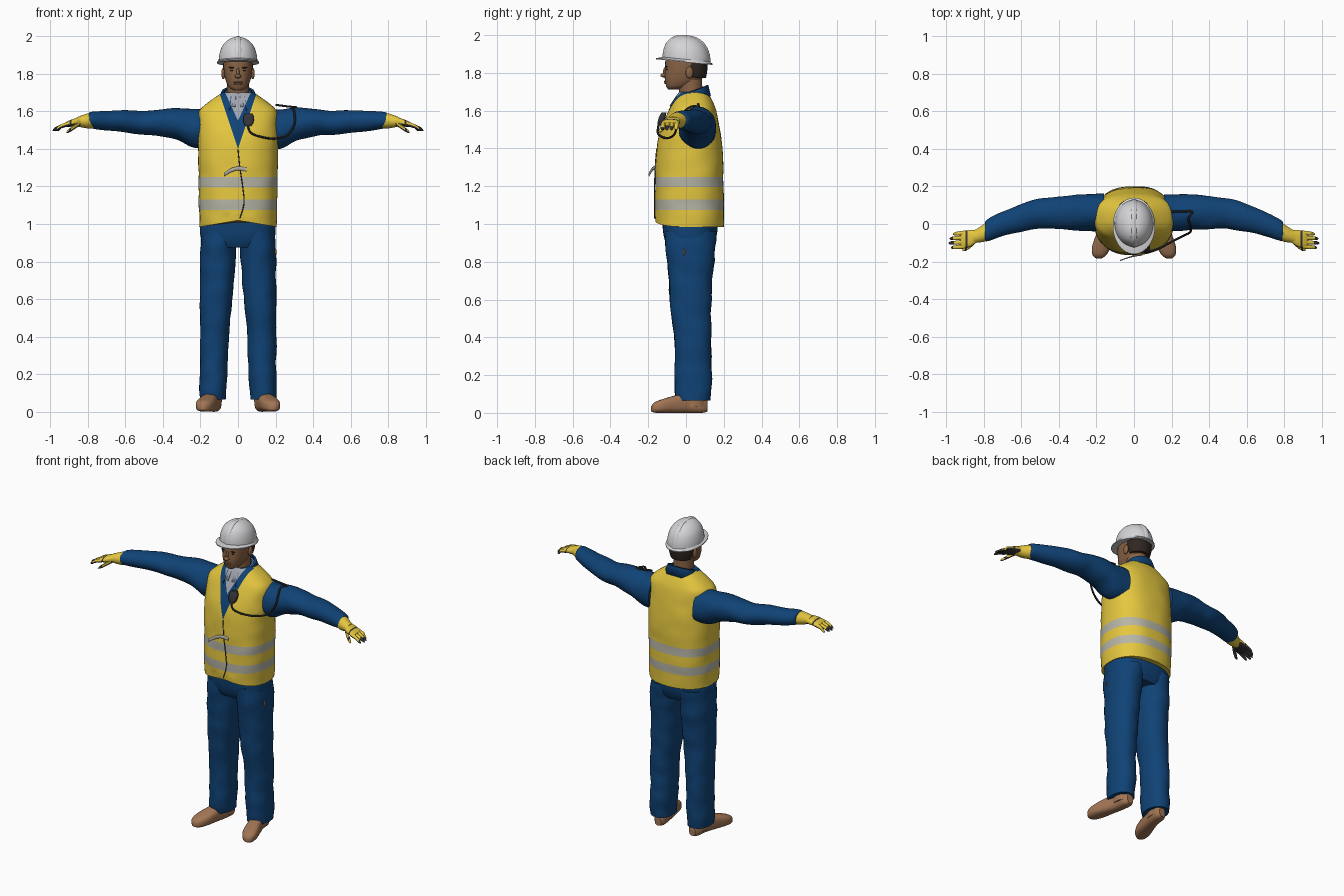
import bpy
import bmesh
from math import sin, cos, pi, radians, copysign
from mathutils import Vector, Matrix, noise

if "Cube" in bpy.data.objects:
    bpy.data.objects.remove(bpy.data.objects["Cube"])


def material(name, *rgb):
    mat = bpy.data.materials.new(name)
    mat.use_nodes = True
    colour = (*rgb, 1)
    mat.diffuse_color = colour
    shader = next(nd for nd in mat.node_tree.nodes if nd.type == 'BSDF_PRINCIPLED')
    shader.inputs["Base Color"].default_value = colour
    shader.inputs["Roughness"].default_value = 0.7
    return mat


YELLOW = material("safety yellow", .78, .57, .05)
BLUE = material("work blue", .005, .055, .18)
SKIN = material("skin brown", .25, .125, .06)
TAN = material("boot tan", .36, .18, .09)
WHITE = material("helmet white", .66, .66, .68)
SILVER = material("reflective silver", .47, .46, .38)
BLACK = material("rubber black", .035, .033, .036)
HAIR = material("hair dark", .03, .02, .015)
GREY = material("shirt grey", .36, .38, .43)
ORANGE = material("tag orange", .6, .2, .04)
parts = []


def finish(name, bm, mats, rule=None):
    bmesh.ops.recalc_face_normals(bm, faces=bm.faces[:])
    bm.normal_update()
    if rule:
        for f in bm.faces:
            f.material_index = rule(f.calc_center_median(), f.normal)
    mesh = bpy.data.meshes.new(name)
    bm.to_mesh(mesh)
    bm.free()
    for m in mats:
        mesh.materials.append(m)
    ob = bpy.data.objects.new(name, mesh)
    bpy.context.collection.objects.link(ob)
    parts.append(ob)
    return ob


def smooth_rings(rings, steps):
    """Catmull-Rom through the given rings."""
    pts = [Vector(r) for r in rings]
    out = []
    for i in range(len(pts) - 1):
        a, b, c, d = pts[max(i - 1, 0)], pts[i], pts[i + 1], pts[min(i + 2, len(pts) - 1)]
        for k in range(steps):
            t = k / steps
            out.append(b + ((c - a) * t + (2 * a - 5 * b + 4 * c - d) * t * t
                            + (3 * b - a - 3 * c + d) * t ** 3) / 2)
    return out + [pts[-1]]


def loft_mesh(rings, axis='Z', side=1, n=32, power=2.0, wrinkle=0.0, steps=4):
    """Skin superellipse rings (x, y, z, radius, radius) set across an axis."""
    bm = bmesh.new()
    u, v = {'Z': (0, 1), 'X': (1, 2), 'Y': (0, 2)}[axis]
    loops = []
    for r in smooth_rings(rings, steps):
        loop = []
        for k in range(n):
            a = 2 * pi * k / n
            p = Vector(r[:3])
            off = Vector((0, 0, 0))
            off[u] = r[3] * copysign(abs(cos(a)) ** (2 / power), cos(a))
            off[v] = r[4] * copysign(abs(sin(a)) ** (2 / power), sin(a))
            q = p + off
            fold = noise.noise(Vector((q.x * 10 + side, q.y * 8, q.z * 13)))
            q = p + off * (1 + wrinkle * fold)
            loop.append(bm.verts.new((q.x * side, q.y, q.z)))
        loops.append(loop)
    for a, b in zip(loops, loops[1:]):
        for k in range(n):
            j = (k + 1) % n
            bm.faces.new((a[k], a[j], b[j], b[k]))
    bm.faces.new(loops[0])
    bm.faces.new(loops[-1])
    return bm


def loft(name, rings, mats, rule=None, **options):
    return finish(name, loft_mesh(rings, **options), mats, rule)


def ellipsoid(name, centre, size, mat):
    bm = bmesh.new()
    bmesh.ops.create_uvsphere(bm, u_segments=20, v_segments=12, radius=1,
                              matrix=Matrix.Translation(centre) @ Matrix.Diagonal((*size, 1)))
    return finish(name, bm, [mat])


def cord(name, points, radius, mat):
    curve = bpy.data.curves.new(name, 'CURVE')
    curve.dimensions = '3D'
    curve.bevel_depth = radius
    curve.bevel_resolution = 2
    sp = curve.splines.new('POLY')
    path = smooth_rings(points, 6)
    sp.points.add(len(path) - 1)
    for sp_point, p in zip(sp.points, path):
        sp_point.co = (*p, 1)
    curve.materials.append(mat)
    ob = bpy.data.objects.new(name, curve)
    bpy.context.collection.objects.link(ob)
    bpy.ops.object.select_all(action='DESELECT')
    ob.select_set(True)
    bpy.context.view_layer.objects.active = ob
    bpy.ops.object.convert(target='MESH')
    parts.append(bpy.context.view_layer.objects.active)


def collar(name, rows, gap, mat):
    """Folded band round the neck: rows of (width, front, back, back z, front z)."""
    bm = bmesh.new()
    n = 32
    grid = []
    for rx, front, back, zb, zf in rows:
        line = []
        for k in range(n + 1):
            a = radians(gap) + (2 * pi - 2 * radians(gap)) * k / n
            f = (1 + cos(a)) / 2
            depth = back + (front - back) * f
            line.append(bm.verts.new((rx * sin(a), .04 - depth * cos(a), zb + (zf - zb) * f)))
        grid.append(line)
    for a, b in zip(grid, grid[1:]):
        for k in range(n):
            bm.faces.new((a[k], a[k + 1], b[k + 1], b[k]))
    ob = finish(name, bm, [mat])
    ob.modifiers.new("thickness", 'SOLIDIFY').thickness = .006


# Vest with stripes, and the V opening cut into its front
profile = [(.985, .205, -.162, .198), (1.075, .208, -.165, .2), (1.13, .209, -.165, .2),
           (1.195, .21, -.164, .2), (1.25, .211, -.162, .199), (1.35, .212, -.158, .197),
           (1.45, .213, -.147, .187), (1.53, .213, -.122, .175), (1.6, .208, -.092, .16),
           (1.64, .17, -.072, .145), (1.68, .115, -.05, .125), (1.7, .085, -.035, .11)]
bm = loft_mesh([(0, (f + b) / 2, z, a, (b - f) / 2) for z, a, f, b in profile],
               n=64, power=2.4, wrinkle=.02)
for v in bm.verts:
    if v.co.z < 1.03 and v.co.y < 0:
        v.co.z += .035 * max(0, 1 - abs(v.co.x) / .2)
openings = [(1.4, 3), (1.55, 2.2)]
for base, slope in openings:
    for s in (1, -1):
        faces = [f for f in bm.faces if f.calc_center_median().z > 1.36
                 and f.calc_center_median().y < .03 and f.calc_center_median().x * s > 0]
        geom = faces + list({e for f in faces for e in f.edges}) + list({v for f in faces for v in f.verts})
        bmesh.ops.bisect_plane(bm, geom=geom, plane_co=(0, 0, base), plane_no=(slope * s, 0, -1))


def vest_rule(c, normal):
    if 1.075 < c.z < 1.13 or 1.195 < c.z < 1.25:
        return 1
    inside = [c.y < .03 and c.z > base + slope * abs(c.x) for base, slope in openings]
    return 3 if inside[1] else 2 if inside[0] or c.z > 1.695 else 0


finish("vest", bm, [YELLOW, SILVER, BLUE, GREY], vest_rule)
cord("vest_closure", [(0, -.155, 1.4), (.01, -.163, 1.3), (.025, -.166, 1.2), (.032, -.167, 1.11),
                      (.01, -.166, 1.03)], .003, BLACK)
loft("vest_strap", [(-.075, -.195, 1.262, .003, .01), (-.04, -.182, 1.285, .003, .011),
                    (0, -.171, 1.296, .004, .01), (.045, -.163, 1.29, .004, .01)], [SILVER], axis='X', n=12)
collar("overall_collar", [(.073, .09, .07, 1.735, 1.68), (.088, .1, .078, 1.735, 1.675),
                          (.108, .147, .092, 1.68, 1.6)], 24, BLUE)
collar("shirt_collar", [(.062, .078, .06, 1.72, 1.685), (.07, .093, .066, 1.718, 1.68),
                        (.085, .13, .08, 1.69, 1.625)], 10, GREY)

# Head and neck
loft("neck", [(0, .035, 1.6, .062, .062), (0, .025, 1.7, .06, .062), (0, .02, 1.79, .058, .066)], [SKIN])
loft("head", [(0, -.065, 1.711, .022, .028), (0, -.05, 1.725, .045, .053), (0, -.025, 1.75, .06, .085),
              (0, -.01, 1.78, .07, .103), (0, -.003, 1.82, .076, .108), (0, 0, 1.86, .078, .11),
              (0, 0, 1.89, .074, .104)], [SKIN], power=2.3)
loft("hair", [(0, .05, 1.772, .066, .055), (0, .047, 1.8, .076, .064), (0, .045, 1.84, .08, .07),
              (0, .045, 1.88, .08, .07)], [HAIR])
ellipsoid("nose_bridge", (0, -.108, 1.805), (.009, .014, .026), SKIN)
ellipsoid("nose_tip", (0, -.117, 1.787), (.017, .019, .011), SKIN)
for z in (1.747, 1.755):
    ellipsoid("lip", (0, -.107, z), (.023, .009, .005), SKIN)
for s, side in ((1, "left"), (-1, "right")):
    ellipsoid(side + "_ear", (.078 * s, .018, 1.802), (.011, .02, .031), SKIN)
    ellipsoid(side + "_eye", (.031 * s, -.102, 1.818), (.012, .005, .004), HAIR)
    ellipsoid(side + "_brow", (.032 * s, -.104, 1.833), (.018, .006, .004), HAIR)

# Hard hat: dome, raised ridge and brim, all tipped back
dome = [(1.86, .104, .125), (1.9, .1, .121), (1.94, .088, .107), (1.97, .066, .083),
        (1.99, .036, .048), (1.996, .004, .006)]
hat = [loft("helmet_dome", [(0, .003, z, a, b) for z, a, b in dome], [WHITE], n=48),
       loft("helmet_ridge", [(0, .003, z + .004, a * .34, b + .003) for z, a, b in dome], [WHITE], power=3),
       loft("helmet_brim", [(0, .003, 1.872, .103, .124), (0, -.01, 1.862, .113, .15),
                            (0, -.01, 1.856, .113, .15), (0, .003, 1.856, .1, .12)], [WHITE], n=48, steps=1)]
for ob in hat:
    for v in ob.data.vertices:
        v.co.z -= .1 * v.co.y

# Trousers
loft("trouser_seat", [(0, .022, .875, .15, .115), (0, .022, .91, .19, .132), (0, .021, .96, .2, .144),
                      (0, .02, 1.04, .198, .147)], [BLUE], n=48, power=2.5, wrinkle=.02)
ellipsoid("trouser_tag", (.199, -.01, .85), (.006, .004, .02), ORANGE)

for s, side in ((1, "left"), (-1, "right")):
    loft(side + "_trouser_leg",
         [(.1, .025, .96, .094, .138), (.106, .024, .85, .095, .13), (.113, .024, .7, .09, .115),
          (.119, .025, .55, .084, .107), (.126, .035, .4, .077, .097), (.129, .037, .25, .074, .097),
          (.133, .038, .12, .071, .098), (.135, .038, .065, .069, .09)],
         [BLUE], side=s, power=2.2, wrinkle=.07, steps=6)

    # Boots
    loft(side + "_boot",
         [(.124, .114, .035, .022, .028), (.127, .085, .045, .038, .045), (.135, .02, .052, .041, .052),
          (.154, -.05, .047, .046, .047), (.173, -.12, .037, .05, .037), (.184, -.165, .029, .037, .028),
          (.187, -.184, .022, .014, .014)], [TAN], axis='Y', side=s, power=2.7)
    loft(side + "_boot_shaft", [(.133, .045, .03, .045, .06), (.133, .045, .13, .052, .064)], [TAN], side=s)

    # Sleeves
    loft(side + "_sleeve",
         [(.16, .062, 1.505, .1, .105), (.24, .062, 1.51, .1, .104), (.32, .062, 1.533, .094, .086),
          (.42, .06, 1.54, .086, .071), (.5, .055, 1.538, .081, .064), (.6, .033, 1.546, .073, .06),
          (.7, .0, 1.55, .065, .052), (.78, -.033, 1.553, .057, .043), (.795, -.04, 1.552, .045, .036)],
         [BLUE], axis='X', side=s, wrinkle=.07, steps=6)

    # Gloves: yellow backs, black palms, knuckles and fingertips
    def palm_side(c, normal):
        return int(normal.z < -.25 or abs(c.x) > .962 or .887 < abs(c.x) < .9)

    glove = dict(axis='X', side=s, rule=palm_side)
    loft(side + "_glove_cuff", [(.77, -.033, 1.55, .05, .042), (.8, -.048, 1.549, .047, .04),
                                (.84, -.064, 1.546, .036, .03), (.86, -.07, 1.544, .036, .024)],
         [YELLOW], axis='X', side=s)
    loft(side + "_glove_palm", [(.84, -.066, 1.545, .034, .025), (.87, -.076, 1.541, .044, .021),
                                (.905, -.083, 1.533, .046, .016), (.925, -.085, 1.527, .04, .01)],
         [YELLOW, BLACK], power=2.4, **glove)
    for k, tip in enumerate((.965, .982, .987, .976)):
        y = -.047 - .024 * k
        loft(side + "_finger", [(.9, y, 1.533, .012, .012), (.94, y - .004, 1.521, .011, .011),
                                (tip - .012, y - .006, 1.506, .009, .009), (tip, y - .007, 1.499, .003, .003)],
             [YELLOW, BLACK], n=12, **glove)
    loft(side + "_thumb", [(.845, -.09, 1.535, .014, .012), (.875, -.117, 1.515, .013, .012),
                           (.9, -.133, 1.497, .011, .01), (.915, -.14, 1.488, .003, .003)],
         [YELLOW, BLACK], n=12, **glove)

# Radio microphone on the left chest with its lead to the shoulder
loft("radio_microphone", [(.055, -.137, 1.522, .015, .014), (.056, -.133, 1.54, .026, .017),
                          (.057, -.124, 1.572, .028, .017), (.058, -.116, 1.59, .018, .012)], [BLACK], power=3)
cord("radio_lead", [(.052, -.145, 1.525), (.07, -.15, 1.485), (.13, -.132, 1.463), (.2, -.095, 1.455),
                    (.265, -.062, 1.475), (.3, -.042, 1.53), (.3, -.01, 1.595), (.29, .03, 1.622),
                    (.31, .065, 1.622), (.26, .067, 1.627), (.2, .065, 1.635)], .006, BLACK)

# Smooth shading with sharp edges kept
bpy.ops.object.select_all(action='DESELECT')
for ob in parts:
    ob.select_set(True)
bpy.context.view_layer.objects.active = parts[0]
bpy.ops.object.shade_smooth_by_angle(angle=radians(40))
